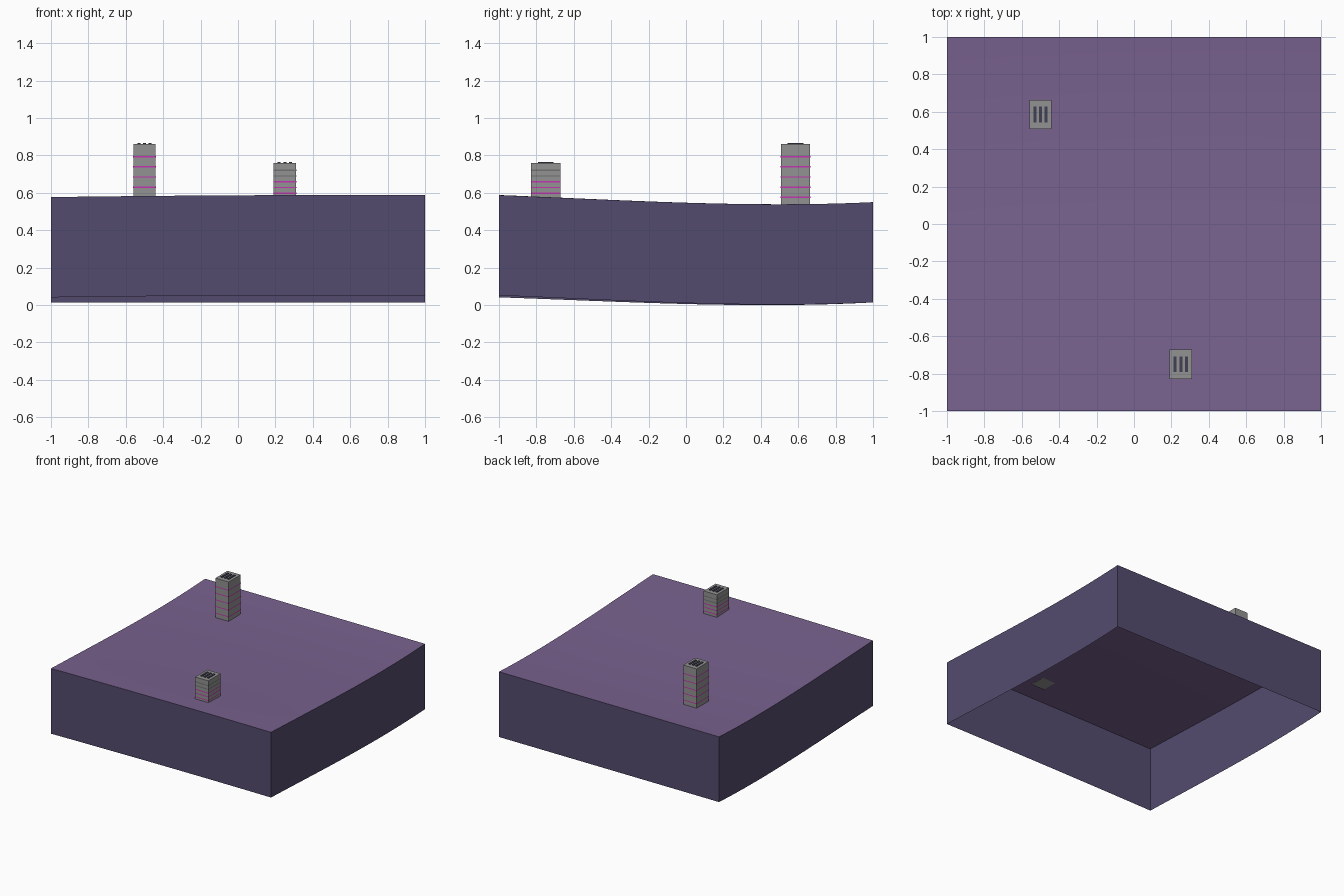
import bpy, bmesh, math

cube = bpy.data.objects.get("Cube")
if cube:
    bpy.data.objects.remove(cube, do_unlink=True)


def material(name, r, g, b):
    m = bpy.data.materials.new(name)
    m.use_nodes = True
    m.diffuse_color = (r, g, b, 1)
    m.node_tree.nodes["Principled BSDF"].inputs["Base Color"].default_value = (r, g, b, 1)
    return m


PURPLE = material("ground purple", 0.19, 0.122, 0.275)
INDIGO = material("wall indigo", 0.088, 0.071, 0.158)
GREY = material("tower grey", 0.29, 0.29, 0.29)
MAGENTA = material("strip magenta", 0.55, 0.035, 0.44)
DULL = material("unlit strip grey", 0.15, 0.165, 0.165)
DARK = material("vent slate", 0.05, 0.05, 0.09)


def finish(bm, name, mats):
    mesh = bpy.data.meshes.new(name)
    bm.to_mesh(mesh)
    bm.free()
    for m in mats:
        mesh.materials.append(m)
    obj = bpy.data.objects.new(name, mesh)
    bpy.context.collection.objects.link(obj)
    return obj


def box(name, x, y, z0, z1, w, d, mat):
    bm = bmesh.new()
    bmesh.ops.create_cube(bm, size=1)
    for v in bm.verts:
        v.co = (x + v.co.x * w, y + v.co.y * d, z0 + (v.co.z + 0.5) * (z1 - z0))
    return finish(bm, name, [mat])


def band(name, x, y, z, w, d, h, mat):
    # open ring of four faces hugging the tower
    bm = bmesh.new()
    bmesh.ops.create_cube(bm, size=1)
    for v in bm.verts:
        v.co = (x + v.co.x * w, y + v.co.y * d, z + v.co.z * h)
    caps = [f for f in bm.faces if abs(f.normal.z) > 0.5]
    bmesh.ops.delete(bm, geom=caps, context='FACES_ONLY')
    return finish(bm, name, [mat])


def ground_height(x, y):
    roll = 0.545 - 0.0307 * y + 0.022 * y ** 2 + 0.0117 * y ** 3
    return roll - 0.0043 * (x - 0.6) ** 2 * (1 - y) / 2


# Rolling ground with a skirt of walls, open underneath
THICK = 0.536
bm = bmesh.new()
bmesh.ops.create_grid(bm, x_segments=24, y_segments=24, size=1)
for v in bm.verts:
    v.co.z = ground_height(v.co.x, v.co.y)
rim = [e for e in bm.edges if e.is_boundary]
skirt = bmesh.ops.extrude_edge_only(bm, edges=rim)["geom"]
for v in skirt:
    if isinstance(v, bmesh.types.BMVert):
        v.co.z -= THICK
bmesh.ops.recalc_face_normals(bm, faces=bm.faces)
bm.normal_update()
if sum(f.normal.z for f in bm.faces) < 0:
    bmesh.ops.reverse_faces(bm, faces=bm.faces)
bm.normal_update()
low = min(v.co.z for v in bm.verts)
for v in bm.verts:
    v.co.z -= low
for f in bm.faces:
    f.material_index = 0 if abs(f.normal.z) > 0.5 else 1
ground = finish(bm, "ground_block", [PURPLE, INDIGO])
bpy.context.view_layer.objects.active = ground
ground.select_set(True)
bpy.ops.object.shade_smooth_by_angle(angle=math.radians(30))


# Towers with glowing floor strips and three roof vents
def tower(name, x, y, z0, z1, lit):
    w, d, floors = 0.12, 0.156, 6
    box(name + "_body", x, y, z0, z1, w, d, GREY)
    step = (z1 - z0) / floors
    for i in range(1, floors):
        mat = MAGENTA if i <= lit else DULL
        z = z0 + step * (i - 0.25)
        band(f"{name}_strip_{i}", x, y, z, w + 0.003, d + 0.003, 0.007, mat)
    for i in (-1, 0, 1):
        box(f"{name}_vent_{i + 2}", x + i * 0.03, y, z1 - 0.002, z1 + 0.005,
            0.016, 0.085, DARK)


tower("tall_tower", -0.5, 0.585, 0.535, 0.862, 5)
tower("short_tower", 0.25, -0.75, 0.575, 0.76, 3)
